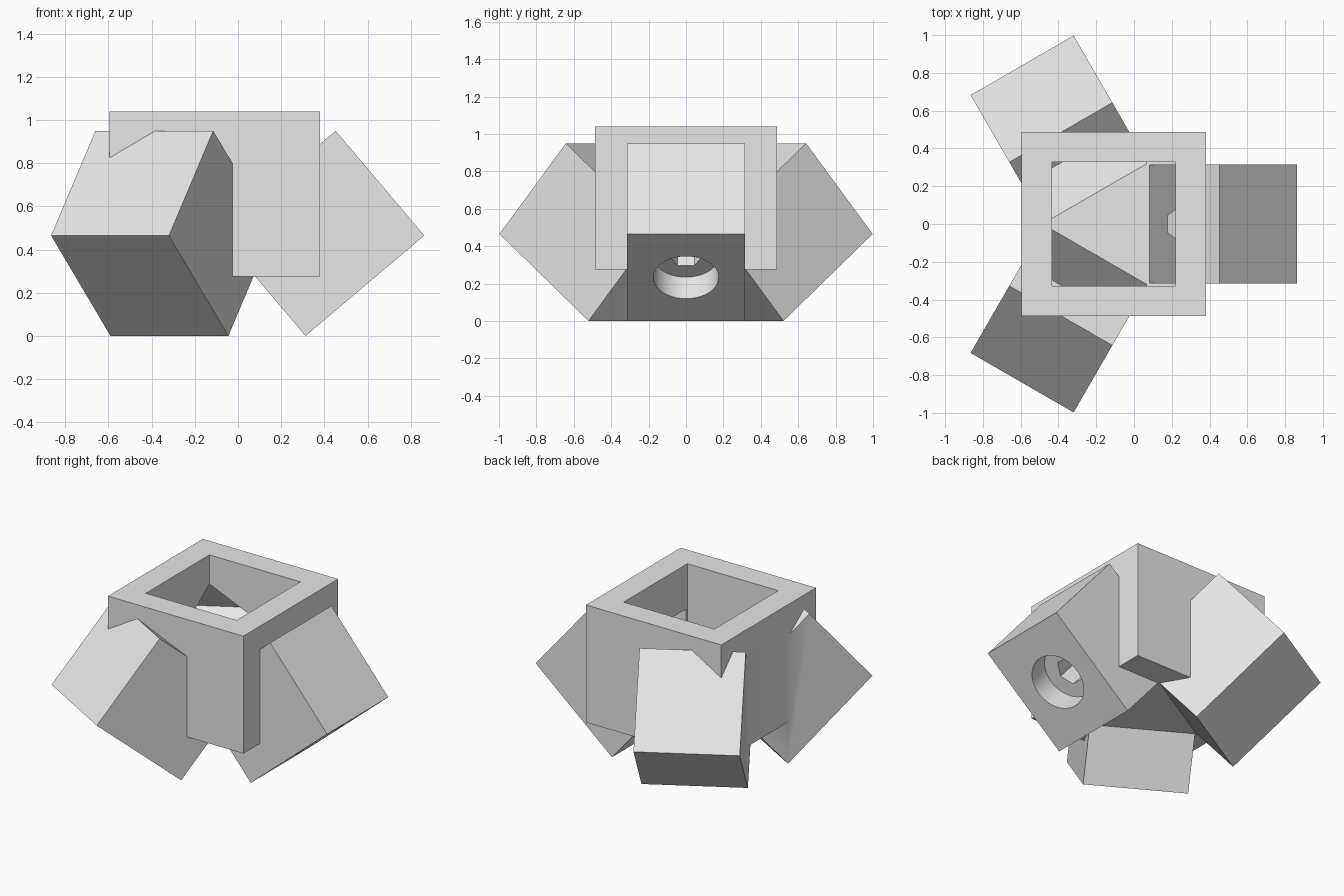
import bpy, bmesh
from math import radians, cos, sin
from mathutils import Matrix, Vector

if "Cube" in bpy.data.objects:
    bpy.data.objects.remove(bpy.data.objects["Cube"])

SKIN = 0.003                     # wall thickness of the hollow arms
HUB_X = -0.1075                  # vertical axis shared by the frame and arms
ARM = Vector((0.72, 0.63, 0.635))
FRAME, OPENING = 0.975, 0.655
FLOOR, TOP = 0.275, 1.04

grey = bpy.data.materials.new("light_grey")
grey.diffuse_color = (0.8, 0.8, 0.8, 1)
grey.use_nodes = True
grey.node_tree.nodes["Principled BSDF"].inputs["Base Color"].default_value = (0.8, 0.8, 0.8, 1)


def finish(name, bm, matrix):
    bm.transform(matrix)
    bmesh.ops.recalc_face_normals(bm, faces=bm.faces)
    mesh = bpy.data.meshes.new(name)
    bm.to_mesh(mesh)
    bm.free()
    mesh.materials.append(grey)
    obj = bpy.data.objects.new(name, mesh)
    bpy.context.collection.objects.link(obj)
    return obj


def block(name, size, matrix):
    bm = bmesh.new()
    bmesh.ops.create_cube(bm, size=1, matrix=Matrix.Diagonal((*size, 1)))
    return finish(name, bm, matrix)


def prism(name, sides, radius, z0, z1, matrix):
    bm = bmesh.new()
    angles = [radians(90 + 360 * i / sides) for i in range(sides)]
    base = bm.faces.new([bm.verts.new((radius * cos(a), radius * sin(a), z0)) for a in angles])
    top = bmesh.ops.extrude_face_region(bm, geom=[base], use_keep_orig=True)
    moved = [g for g in top["geom"] if isinstance(g, bmesh.types.BMVert)]
    bmesh.ops.translate(bm, verts=moved, vec=(0, 0, z1 - z0))
    return finish(name, bm, matrix)


def combine(target, operation, tools):
    """Apply booleans one after another and remove the tools."""
    for tool in tools:
        mod = target.modifiers.new("cut", "BOOLEAN")
        mod.operation, mod.solver, mod.object = operation, "EXACT", tool
        bpy.context.view_layer.update()
        graph = bpy.context.evaluated_depsgraph_get()
        mesh = bpy.data.meshes.new_from_object(target.evaluated_get(graph))
        target.modifiers.clear()
        target.data = mesh
        bpy.data.objects.remove(tool)


def upright(z0, z1):
    return Matrix.Translation((HUB_X, 0, (z0 + z1) / 2))


def arm_matrix(i):
    return (Matrix.Translation((HUB_X, 0, 0)) @ Matrix.Rotation(radians(120 * i), 4, "Z")
            @ Matrix.Translation((0.49, 0, 0.475)) @ Matrix.Rotation(radians(-40.2), 4, "Y"))


def bores(i, grow):
    """Round socket and the narrow hexagonal bore behind it."""
    face, m = -ARM.z / 2, arm_matrix(i)
    return [prism("round_socket", 64, 0.175 + grow, face - 0.05, face + 0.15 + grow, m),
            prism("hex_bore", 6, 0.09 + grow, face + 0.1, face + 0.535 + grow, m)]


# Square frame joined with three tilted arms
hub = block("socket_hub", (FRAME, FRAME, TOP - FLOOR), upright(FLOOR, TOP))
combine(hub, "UNION", [block("arm", ARM, arm_matrix(i)) for i in range(3)])

# Hollow inside: square opening running into the arms, around the bore walls
low, high = FLOOR + SKIN, TOP + 0.1
hollow = block("hollow", (OPENING, OPENING, high - low), upright(low, high))
inner = ARM - Vector((2 * SKIN,) * 3)
combine(hollow, "UNION", [block("arm_hollow", inner, arm_matrix(i)) for i in range(3)])
for i in range(3):
    combine(hollow, "DIFFERENCE", bores(i, SKIN))
combine(hub, "DIFFERENCE", [hollow])

# Sockets opening in the outer end of each arm
for i in range(3):
    combine(hub, "DIFFERENCE", bores(i, 0))

# Tidy materials and shading
hub.data.materials.clear()
hub.data.materials.append(grey)
for poly in hub.data.polygons:
    poly.material_index = 0
bpy.ops.object.select_all(action="DESELECT")
hub.select_set(True)
bpy.context.view_layer.objects.active = hub
bpy.ops.object.shade_smooth_by_angle(angle=radians(30))
